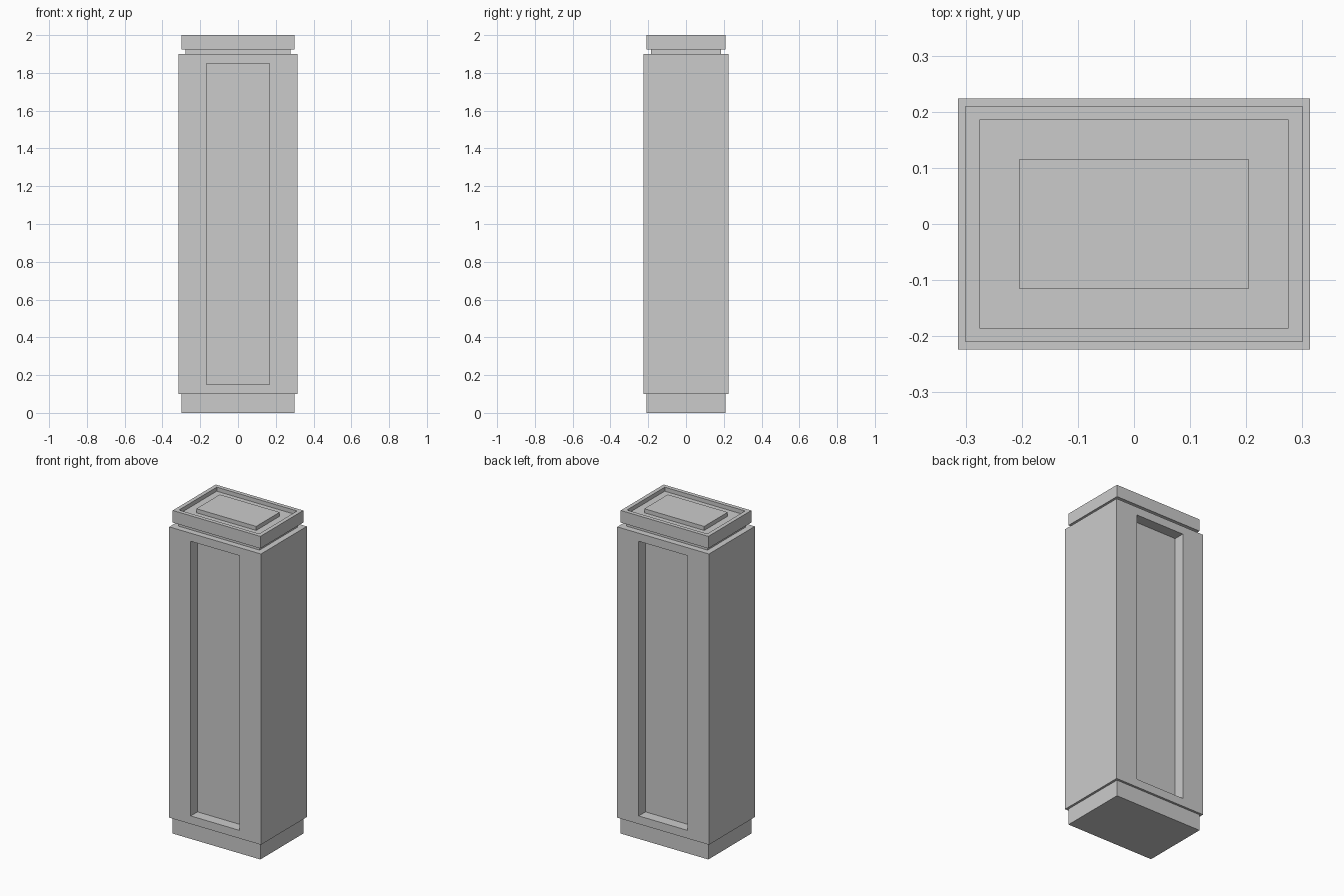
import bpy
import bmesh

if "Cube" in bpy.data.objects:
    bpy.data.objects.remove(bpy.data.objects["Cube"])

BODY_X, BODY_Y = 0.314, 0.224
PANEL_X, PANEL_LOW, PANEL_HIGH, PANEL_DEPTH = 0.167, 0.15, 1.85, 0.066


def stepped_block(bm, rings):
    """Skin a stack of rectangles (half x, half y, z) and close both ends."""
    loops = [[bm.verts.new((sx * hx, sy * hy, z))
              for sx, sy in ((-1, -1), (1, -1), (1, 1), (-1, 1))]
             for hx, hy, z in rings]
    for a, b in zip(loops, loops[1:]):
        for i in range(4):
            j = (i + 1) % 4
            bm.faces.new((a[i], a[j], b[j], b[i]))
    bm.faces.new(loops[0][::-1])
    bm.faces.new(loops[-1])
    bm.normal_update()


def recess_panel(bm, side):
    """Sink a tall rectangular panel into the front (-1) or back (+1) face."""
    face = next(f for f in bm.faces if f.normal.y * side > 0.9)
    bmesh.ops.inset_individual(bm, faces=[face], thickness=0.02)
    for v in face.verts:
        v.co.x = PANEL_X if v.co.x > 0 else -PANEL_X
        v.co.z = PANEL_HIGH if v.co.z > 1 else PANEL_LOW
    inner = bmesh.ops.extrude_discrete_faces(bm, faces=[face])["faces"][0]
    for v in inner.verts:
        v.co.y -= side * PANEL_DEPTH


def make_part(name, rings, panels=False):
    bm = bmesh.new()
    stepped_block(bm, rings)
    if panels:
        for side in (-1, 1):
            recess_panel(bm, side)
    mesh = bpy.data.meshes.new(name)
    bm.to_mesh(mesh)
    bm.free()
    obj = bpy.data.objects.new(name, mesh)
    bpy.context.collection.objects.link(obj)
    return obj


# Plinth under the shaft
make_part("base", [(0.30, 0.21, 0), (0.30, 0.21, 0.10)])

# Main shaft with sunken front and back panels
make_part("shaft", [(BODY_X, BODY_Y, 0.10), (BODY_X, BODY_Y, 1.90)], panels=True)

# Narrow neck between shaft and cap
make_part("neck", [(0.278, 0.186, 1.90), (0.278, 0.186, 1.925)])

# Cap with a sunken channel around a raised centre
make_part("cap", [
    (0.30, 0.21, 1.925), (0.30, 0.21, 2.0),
    (0.275, 0.185, 2.0), (0.275, 0.185, 1.975),
    (0.205, 0.115, 1.975), (0.205, 0.115, 2.0),
])
